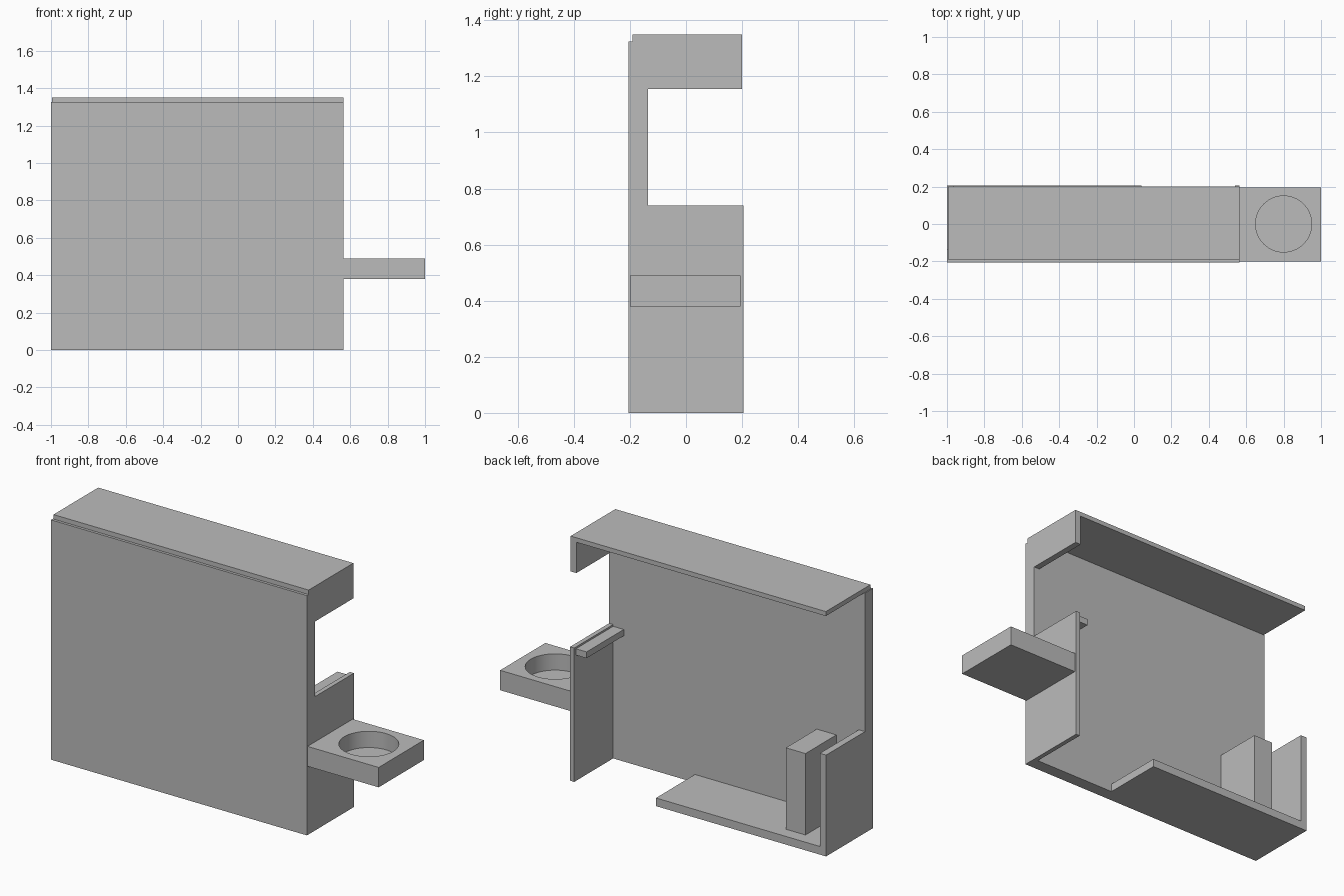
import bpy
import math

cube = bpy.data.objects.get("Cube")
if cube:
    bpy.data.objects.remove(cube, do_unlink=True)

# Single plain grey finish
grey = bpy.data.materials.new("plain_grey")
grey.use_nodes = True
tone = (0.5, 0.5, 0.5, 1)
grey.diffuse_color = tone
grey.node_tree.nodes["Principled BSDF"].inputs["Base Color"].default_value = tone


def box(name, xs, ys, zs):
    """Box spanning the given (low, high) ranges."""
    spans = (xs, ys, zs)
    bpy.ops.mesh.primitive_cube_add(size=1, location=[(a + b) / 2 for a, b in spans])
    obj = bpy.context.object
    obj.name = obj.data.name = name
    obj.scale = [b - a for a, b in spans]
    bpy.ops.object.transform_apply(location=False, rotation=False, scale=True)
    obj.data.materials.append(grey)
    return obj


LEFT, RIGHT = 0.565, -1.0        # outer sides of the body
FRONT, INNER, BACK = -0.205, -0.135, 0.205
FLOOR, RIM, TOP = 0.045, 1.325, 1.35

# Front plate
box("front_plate", (RIGHT, LEFT), (FRONT, INNER), (0, RIM))

# Top cover with its short side flange
box("top_cover", (RIGHT + 0.005, LEFT), (-0.19, 0.2), (RIM, TOP))
box("top_flange", (LEFT - 0.035, LEFT), (INNER, 0.2), (1.155, RIM))

# Lower side panel with inner ledge
box("left_panel", (LEFT - 0.025, LEFT), (INNER, BACK), (0, 0.74))
box("inner_ledge", (0.475, LEFT - 0.025), (INNER, 0.19), (0.695, 0.73))

# Bottom shelf, opposite side panel and divider block
box("bottom_shelf", (RIGHT, 0.04), (INNER, BACK), (0, FLOOR))
box("right_panel", (RIGHT, RIGHT + 0.038), (INNER, BACK), (FLOOR, 0.56))
box("divider_block", (-0.825, -0.705), (INNER, 0.135), (FLOOR, 0.495))

# Side tray with a round recess
tray = box("cup_tray", (LEFT, 1.0), (-0.2, 0.195), (0.38, 0.49))
bpy.ops.mesh.primitive_cylinder_add(vertices=64, radius=0.15, depth=0.2,
                                    location=(0.8, 0, 0.5))
cutter = bpy.context.object
cutter.name = "recess_cutter"
cutter.hide_render = True
cutter.data.materials.append(grey)
recess = tray.modifiers.new("recess", 'BOOLEAN')
recess.operation = 'DIFFERENCE'
recess.object = cutter

bpy.ops.object.select_all(action='DESELECT')
tray.select_set(True)
bpy.context.view_layer.objects.active = tray
bpy.ops.object.modifier_apply(modifier=recess.name)
bpy.data.objects.remove(cutter, do_unlink=True)
bpy.ops.object.shade_smooth_by_angle(angle=math.radians(30))
